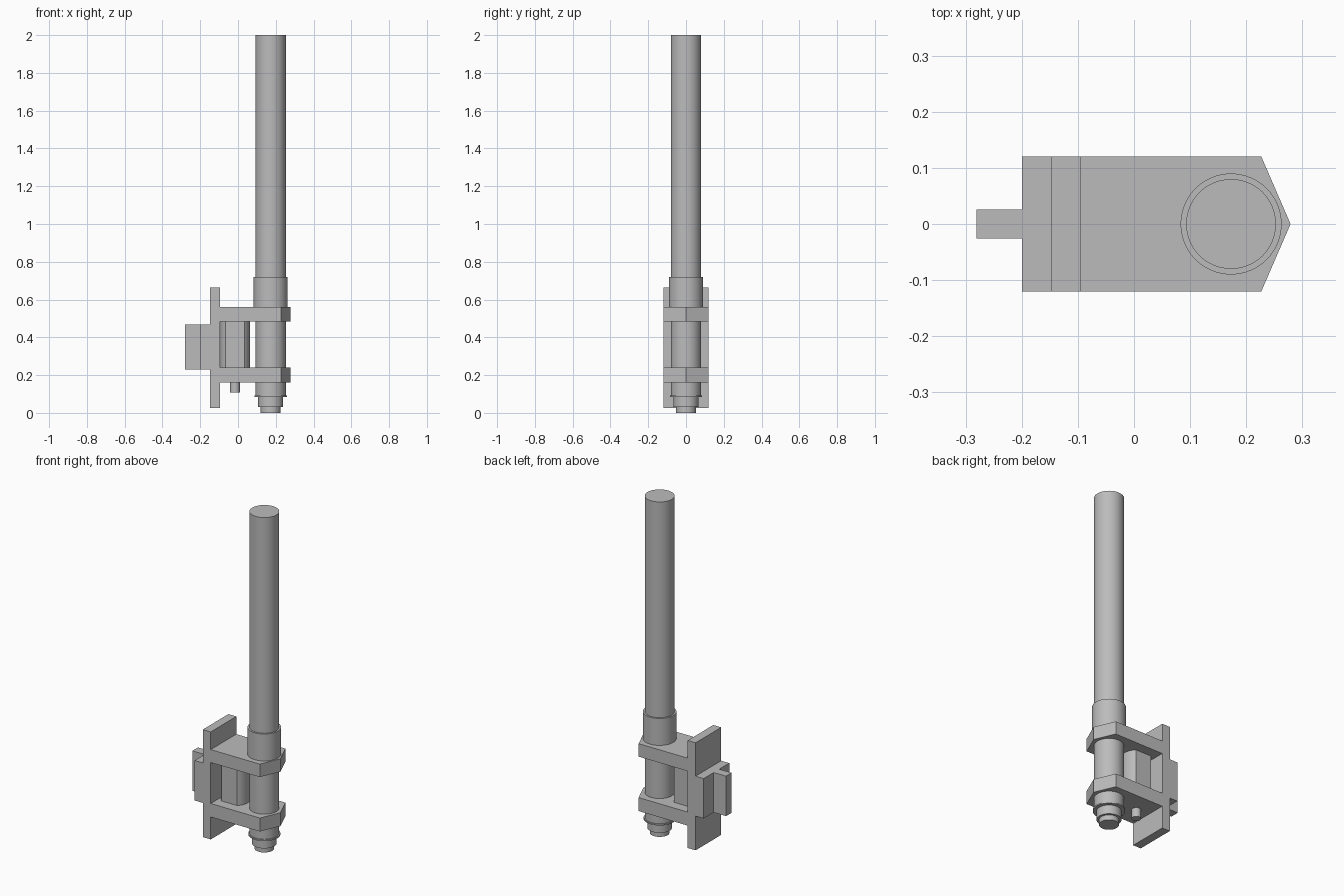
import bpy, bmesh, math

cube = bpy.data.objects.get("Cube")
if cube:
    bpy.data.objects.remove(cube, do_unlink=True)

grey = bpy.data.materials.new("plain grey")
grey.use_nodes = True
colour = (0.5, 0.5, 0.5, 1)
grey.diffuse_color = colour
grey.node_tree.nodes["Principled BSDF"].inputs["Base Color"].default_value = colour

POLE_X = 0.173
MOTOR_X = -0.016


def finish(name, bm, smooth=False):
    bmesh.ops.recalc_face_normals(bm, faces=bm.faces)
    mesh = bpy.data.meshes.new(name)
    bm.to_mesh(mesh)
    bm.free()
    mesh.materials.append(grey)
    obj = bpy.data.objects.new(name, mesh)
    bpy.context.collection.objects.link(obj)
    if smooth:
        bpy.ops.object.select_all(action="DESELECT")
        obj.select_set(True)
        bpy.context.view_layer.objects.active = obj
        bpy.ops.object.shade_smooth_by_angle(angle=math.radians(30))
    return obj


def prism(name, outline, z0, z1, smooth=False):
    """Extrude a flat outline upwards from z0 to z1."""
    bm = bmesh.new()
    face = bm.faces.new([bm.verts.new((x, y, z0)) for x, y in outline])
    top = bmesh.ops.extrude_face_region(bm, geom=[face])["geom"]
    verts = [v for v in top if isinstance(v, bmesh.types.BMVert)]
    bmesh.ops.translate(bm, verts=verts, vec=(0, 0, z1 - z0))
    return finish(name, bm, smooth)


def box(name, x0, x1, half, z0, z1):
    return prism(name, [(x0, -half), (x1, -half), (x1, half), (x0, half)], z0, z1)


def rod(name, x, radius, z0, z1, sides=64):
    ring = [2 * math.pi * i / sides for i in range(sides)]
    outline = [(x + radius * math.cos(a), radius * math.sin(a)) for a in ring]
    return prism(name, outline, z0, z1, True)


# Mounting plate with its rear block and rib
box("mounting_plate", -0.147, -0.095, 0.12, 0.027, 0.665)
box("rear_block", -0.2, -0.147, 0.12, 0.23, 0.467)
box("rear_rib", -0.281, -0.2, 0.026, 0.23, 0.467)

# Pointed bracket arms
arm = [(-0.095, -0.12), (0.227, -0.12), (0.279, 0), (0.227, 0.12), (-0.095, 0.12)]
for name, z0, z1 in (("lower_arm", 0.16, 0.24), ("upper_arm", 0.483, 0.56)):
    prism(name, arm, z0, z1)

# Motor can with two flat sides and round ends, and its shaft
FLAT, ROUND, STEPS = 0.06, 0.079, 16
reach = math.asin(FLAT / ROUND)
angles = [-reach + 2 * reach * i / STEPS for i in range(STEPS + 1)]
can = [(MOTOR_X + ROUND * math.cos(a + turn), ROUND * math.sin(a + turn))
       for turn in (0, math.pi) for a in angles]
prism("motor_can", can, 0.24, 0.483, True)
rod("motor_shaft", MOTOR_X, 0.026, 0.107, 0.16, 32)

# Pole, collar and stepped foot
rod("pole", POLE_X, 0.08, 0.085, 2.0)
rod("collar", POLE_X, 0.09, 0.56, 0.72)
rod("foot_lip", POLE_X, 0.086, 0.083, 0.091)
rod("foot_step", POLE_X, 0.066, 0.03, 0.085)
rod("foot_tip", POLE_X, 0.053, 0.0, 0.031)
